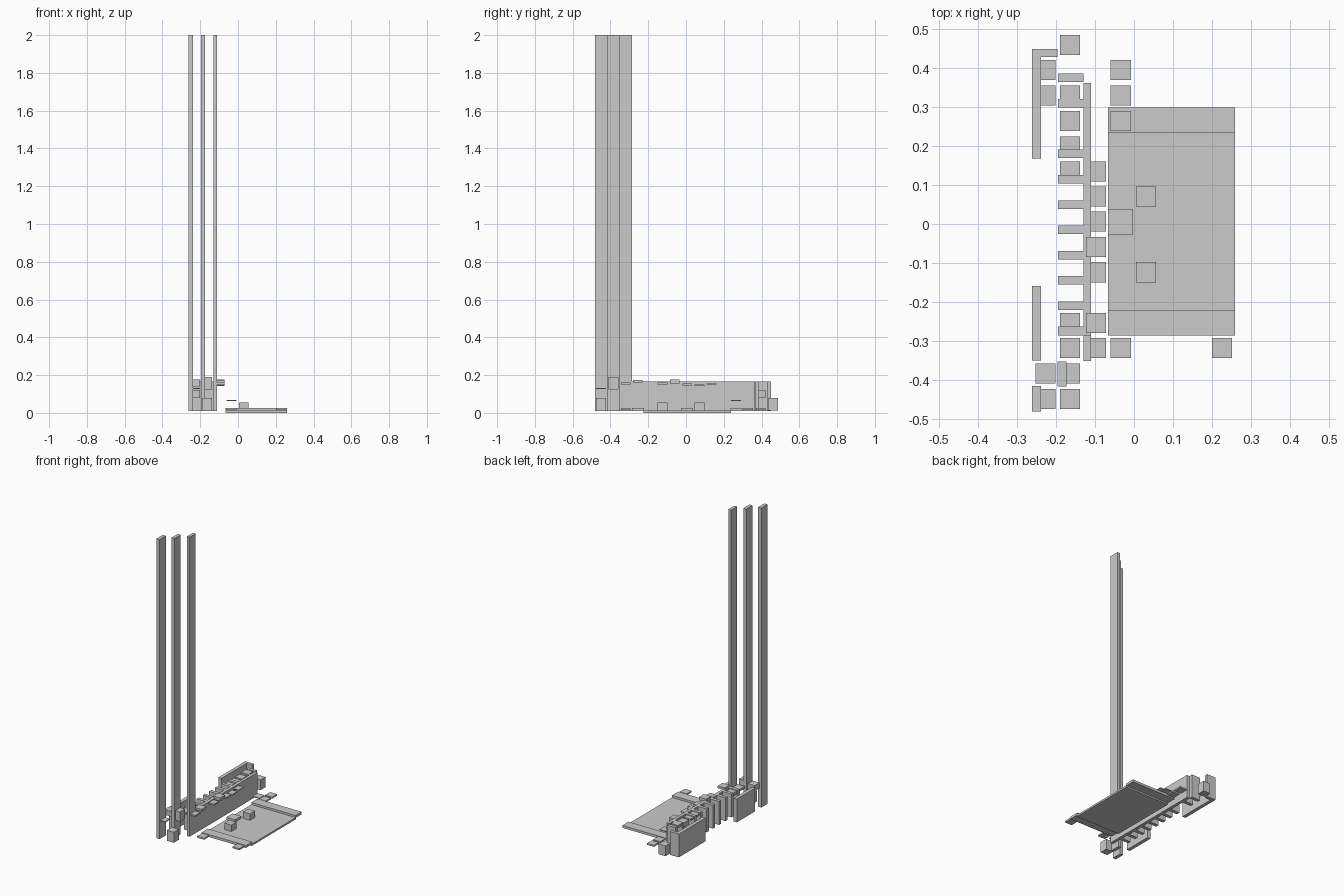
import bpy

old = bpy.data.objects.get("Cube")
if old:
    bpy.data.objects.remove(old, do_unlink=True)

GREY = (0.6, 0.6, 0.6, 1)
mat = bpy.data.materials.new("plain grey")
mat.use_nodes = True
mat.diffuse_color = GREY
mat.node_tree.nodes["Principled BSDF"].inputs["Base Color"].default_value = GREY


def block(name, x, y, z):
    """Box spanning the given (low, high) ranges."""
    lo, hi = zip(x, y, z)
    bpy.ops.mesh.primitive_cube_add(size=1, location=[(a + b) / 2 for a, b in zip(lo, hi)])
    ob = bpy.context.object
    ob.name = name
    ob.scale = [b - a for a, b in zip(lo, hi)]
    ob.data.materials.append(mat)
    return ob


def tile(name, x, y, z):
    """Small square block centred on x, y."""
    h = 0.0258
    return block(name, (x - h, x + h), (y - h, y + h), z)


WALL = (0.01, 0.165)
OUTER = (-0.262, -0.239)
TEETH = (-0.195, -0.13)
INNER = (-0.13, -0.11)

# Three tall posts, stepping back from the front corner
for i, (x, y) in enumerate([(OUTER, -0.482), ((-0.196, -0.174), -0.418), (INNER, -0.352)]):
    block(f"tall_post_{i + 1}", x, (y, y + 0.065), (0.01, 2))

# Inner wall and its cross partitions
block("inner_wall", INNER, (-0.287, 0.363), WALL)
for i in range(8):
    y = -0.275 + i * 0.065
    block(f"partition_{i + 1}", TEETH, (y - 0.011, y + 0.011), WALL)
for y in (0.31, 0.376):
    block("rear_partition", TEETH, (y - 0.011, y + 0.011), WALL)

# Outer walls
block("outer_rear_wall", OUTER, (0.168, 0.45), WALL)
block("outer_rear_return", (-0.239, -0.197), (0.429, 0.45), WALL)
block("outer_front_wall", OUTER, (-0.351, -0.159), WALL)

# Floor slab with a raised strip at each end
FLOOR = (-0.067, 0.259)
block("floor_slab", FLOOR, (-0.225, 0.237), (0, 0.012))
block("front_floor_strip", FLOOR, (-0.287, -0.222), (0.01, 0.026))
block("rear_floor_strip", FLOOR, (0.235, 0.299), (0.01, 0.026))
block("floor_plate", (-0.067, -0.003), (-0.027, 0.038), (0.012, 0.027))

# Blocks and plates around the floor
for y in (-0.124, 0.071):
    tile("floor_block", 0.031, y, (0.012, 0.055))
for x in (-0.034, 0.226):
    tile("front_step", x, -0.319, (0.015, 0.025))
tile("rear_raised_step", -0.034, 0.265, (0.062, 0.068))
for y in (0.33, 0.396):
    tile("rear_step", -0.034, y, (0.015, 0.025))

# Ledges beside the inner wall
for y, z in [(0.135, (0.15, 0.155)), (0.071, (0.143, 0.15)), (0.006, (0.145, 0.155)),
             (-0.124, (0.15, 0.16)), (-0.255, (0.16, 0.175)), (-0.319, (0.15, 0.16))]:
    tile("wall_ledge", -0.098, y, z)
tile("wall_cap", -0.098, -0.059, (0.155, 0.176))

# Blocks in the bays between the partitions
for y, z in [(0.46, (0.012, 0.08)), (0.33, (0.15, 0.167)), (0.265, (0.13, 0.16)),
             (0.199, (0.148, 0.16)), (0.135, (0.148, 0.16)), (-0.255, (0.14, 0.16)),
             (-0.319, (0.145, 0.16)), (-0.384, (0.125, 0.19)), (-0.45, (0.01, 0.08))]:
    tile("bay_block", -0.164, y, z)

# Blocks along the outer wall
for y, z in [(0.396, (0.08, 0.12)), (0.33, (0.08, 0.12)),
             (-0.384, (0.14, 0.176)), (-0.45, (0.127, 0.133))]:
    tile("outer_block", -0.228, y, z)
